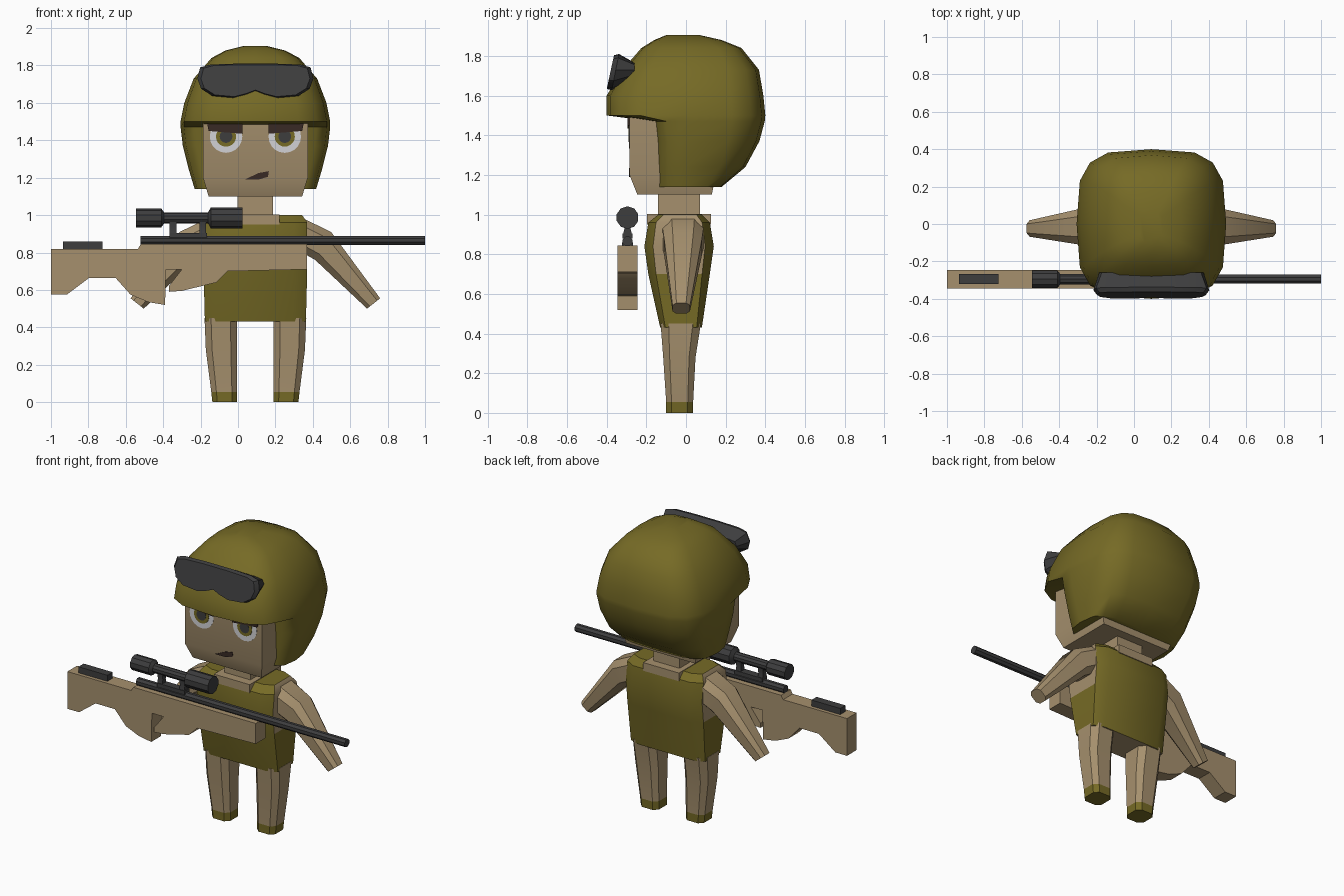
import bpy, bmesh, math
from mathutils import Vector

if "Cube" in bpy.data.objects:
    bpy.data.objects.remove(bpy.data.objects["Cube"], do_unlink=True)

CX = 0.093      # centre line of the figure
GUN_Y = -0.295  # centre plane of the rifle


def material(name, rgb):
    m = bpy.data.materials.new(name)
    m.use_nodes = True
    m.diffuse_color = (*rgb, 1)
    m.node_tree.nodes["Principled BSDF"].inputs["Base Color"].default_value = (*rgb, 1)
    return m


OLIVE = material("olive", (0.18, 0.145, 0.019))
TAN = material("tan", (0.38, 0.28, 0.155))
GREY = material("dark grey", (0.047, 0.047, 0.048))
WHITE = material("eye white", (0.65, 0.65, 0.67))
BROWN = material("dark brown", (0.04, 0.023, 0.018))

SQUARE = [(-1, -1), (1, -1), (1, 1), (-1, 1)]


def octagon(k):
    return [(-1, -k), (-k, -1), (k, -1), (1, -k), (1, k), (k, 1), (-k, 1), (-1, k)]


def loft(name, rings, mat, second=None, rule=None, angle=35):
    """Skin a stack of rings, cap both ends; faces passing rule get the second material."""
    bm = bmesh.new()
    loops = [[bm.verts.new(p) for p in ring] for ring in rings]
    n = len(loops[0])
    for a, b in zip(loops, loops[1:]):
        for i in range(n):
            j = (i + 1) % n
            bm.faces.new((a[i], a[j], b[j], b[i]))
    bm.faces.new(loops[0])
    bm.faces.new(loops[-1])
    bmesh.ops.recalc_face_normals(bm, faces=bm.faces)
    bm.normal_update()
    if rule:
        for f in bm.faces:
            f.material_index = int(rule(f.normal, f.calc_center_median()))
    mesh = bpy.data.meshes.new(name)
    bm.to_mesh(mesh)
    bm.free()
    mesh.materials.append(mat)
    if second:
        mesh.materials.append(second)
    ob = bpy.data.objects.new(name, mesh)
    bpy.context.collection.objects.link(ob)
    bpy.ops.object.select_all(action='DESELECT')
    ob.select_set(True)
    bpy.context.view_layer.objects.active = ob
    bpy.ops.object.shade_smooth_by_angle(angle=math.radians(angle))
    return ob


def level(shape, z, x0, x1, y0, y1):
    """Horizontal ring filling the given rectangle."""
    return [((x0 + x1) / 2 + a * (x1 - x0) / 2, (y0 + y1) / 2 + b * (y1 - y0) / 2, z)
            for a, b in shape]


def box(name, x0, x1, y0, y1, z0, z1, mat):
    return loft(name, [level(SQUARE, z, x0, x1, y0, y1) for z in (z0, z1)], mat)


def plate(name, outline, y0, y1, mat):
    """Prism of an x-z outline between two y planes."""
    return loft(name, [[(x, y, z) for x, z in outline] for y in (y0, y1)], mat)


def rod(name, stations, z, mat, sides=10, **kw):
    """Round part along x from (x, radius) stations."""
    turn = [2 * math.pi * (i + 0.5) / sides for i in range(sides)]
    return loft(name, [[(x, GUN_Y + r * math.cos(t), z + r * math.sin(t)) for t in turn]
                       for x, r in stations], mat, **kw)


# Torso with vest, bare arm openings and a bare neckline
loft("torso", [level(octagon(0.75), z, CX - w, CX + w, y0, y1) for z, w, y0, y1 in (
    (0.43, 0.27, -0.13, 0.08), (0.7, 0.277, -0.19, 0.12), (0.84, 0.277, -0.21, 0.14),
    (0.96, 0.277, -0.19, 0.12), (1.0, 0.25, -0.14, 0.08))], OLIVE, TAN,
    lambda n, c: n.z < -0.5 or (abs(n.x) > 0.8 and c.z > 0.7))
box("neckline", CX - 0.13, CX + 0.13, -0.197, 0.127, 0.95, 1.004, TAN)
box("neck", CX - 0.095, CX + 0.095, -0.14, 0.07, 0.97, 1.12, TAN)

# Limbs, mirrored about the centre line
for s, side in ((1, "left"), (-1, "right")):
    loft(side + "_leg", [level(octagon(0.6), z, CX + s * 0.098, CX + s * w, y0, y1)
                         for z, w, y0, y1 in (
        (0, 0.23, -0.10, 0.035), (0.055, 0.236, -0.10, 0.036),
        (0.28, 0.265, -0.115, 0.048), (0.45, 0.272, -0.128, 0.075))], TAN, OLIVE,
        lambda n, c: c.z < 0.05)
    rings = []
    for top, bottom, y0, y1 in (((0.25, 0.985), (0.25, 0.80), -0.12, 0.09),
                                ((0.405, 0.91), (0.32, 0.76), -0.11, 0.08),
                                ((0.667, 0.555), (0.597, 0.50), -0.068, 0.02)):
        t, b = Vector(top), Vector(bottom)
        ring = []
        for u, v in octagon(0.55):
            p = b.lerp(t, (v + 1) / 2)
            ring.append((CX + s * p.x, (y0 + y1) / 2 + u * (y1 - y0) / 2, p.y))
        rings.append(ring)
    loft(side + "_arm", rings, TAN)

# Head
loft("head", [level(SQUARE, z, CX - w, CX + w, y0, y1) for z, w, y0, y1 in (
    (1.1, 0.25, -0.245, 0.13), (1.2, 0.28, -0.285, 0.15), (1.6, 0.28, -0.285, 0.15))], TAN)

# Eyes and brows as thin stacked plates
for s, side in ((1, "left"), (-1, "right")):
    for part, r, y, mat in (("white", 0.087, -0.287, WHITE), ("iris", 0.054, -0.289, OLIVE),
                            ("pupil", 0.034, -0.291, GREY)):
        disc = [(CX + s * 0.157 + r * math.cos(i * math.pi / 10),
                 1.42 + r * math.sin(i * math.pi / 10)) for i in range(20)]
        plate(f"{side}_eye_{part}", disc, y, -0.28, mat)
    plate(side + "_brow", [(CX + s * x, z) for x, z in (
        (0.07, 1.435), (0.25, 1.45), (0.26, 1.50), (0.07, 1.50))], -0.294, -0.28, BROWN)
plate("mouth", [(0.035, 1.19), (0.11, 1.19), (0.16, 1.205), (0.165, 1.235), (0.11, 1.225)],
      -0.288, -0.28, BROWN)

# Helmet: rounded rings, cut back below the brim for the face
def helmet_ring(z, w, front, back):
    ring = []
    for i in range(16):
        c, s = math.cos(i * math.pi / 8), math.sin(i * math.pi / 8)
        depth = back if s > 0 else front
        ring.append((CX + math.copysign(w * abs(c) ** 0.57, c),
                     math.copysign(depth * abs(s) ** 0.57, s), z))
    return ring


loft("helmet", [helmet_ring(*r) for r in (
    (1.14, 0.325, 0.16, 0.18), (1.24, 0.355, 0.16, 0.30), (1.37, 0.388, 0.16, 0.37),
    (1.47, 0.40, 0.17, 0.397), (1.50, 0.40, 0.40, 0.40), (1.60, 0.38, 0.40, 0.39),
    (1.73, 0.33, 0.32, 0.368), (1.84, 0.235, 0.225, 0.28), (1.88, 0.16, 0.16, 0.18),
    (1.905, 0.06, 0.10, 0.07))], OLIVE, angle=50)

# Goggles: tilted band with a nose notch, narrowing toward the helmet
half = [(0, 1.665), (0.05, 1.645), (0.12, 1.627), (0.23, 1.637), (0.29, 1.675),
        (0.31, 1.73), (0.295, 1.79), (0.24, 1.805), (0.1, 1.81)]
outline = half + [(-x, z) for x, z in reversed(half[1:])]
loft("goggles", [
    [(CX + 0.94 * x, -0.40 + 0.2 * (z - 1.625), 1.72 + 0.93 * (z - 1.72)) for x, z in outline],
    [(CX + x, -0.375 + 0.2 * (z - 1.625), z) for x, z in outline],
    [(CX + 0.9 * x, -0.26, 1.725 + 0.45 * (z - 1.72)) for x, z in outline]], GREY)

# Rifle body with grip and trigger gap
plate("rifle_stock", [
    (-1, 0.82), (-1, 0.575), (-0.915, 0.575), (-0.795, 0.665), (-0.655, 0.665),
    (-0.575, 0.575), (-0.48, 0.535), (-0.39, 0.52), (-0.385, 0.71), (-0.3, 0.71),
    (-0.37, 0.62), (-0.37, 0.59), (-0.3, 0.595), (-0.115, 0.64), (-0.055, 0.7),
    (0.37, 0.71), (0.37, 0.845), (-0.52, 0.845), (-0.535, 0.82)],
    GUN_Y - 0.05, GUN_Y + 0.05, TAN)
rod("rifle_barrel", [(-0.52, 0.026), (1, 0.026)], 0.865, GREY, sides=8)
box("cheek_pad", -0.935, -0.725, GUN_Y - 0.027, GUN_Y + 0.027, 0.815, 0.86, GREY)

# Scope on two mounts
rod("scope", [(-0.545, 0.05), (-0.41, 0.05), (-0.395, 0.03), (-0.16, 0.03),
              (-0.145, 0.057), (0.025, 0.057)], 0.985, GREY)
box("scope_rail", -0.365, -0.165, GUN_Y - 0.025, GUN_Y + 0.025, 0.88, 0.905, GREY)
for i, x in enumerate((-0.348, -0.188)):
    loft(f"scope_mount_{i + 1}", [level(SQUARE, z, x - 0.018, x + 0.018, GUN_Y - w, GUN_Y + w)
                                  for z, w in ((0.89, 0.025), (0.93, 0.015), (0.97, 0.02))], GREY)
